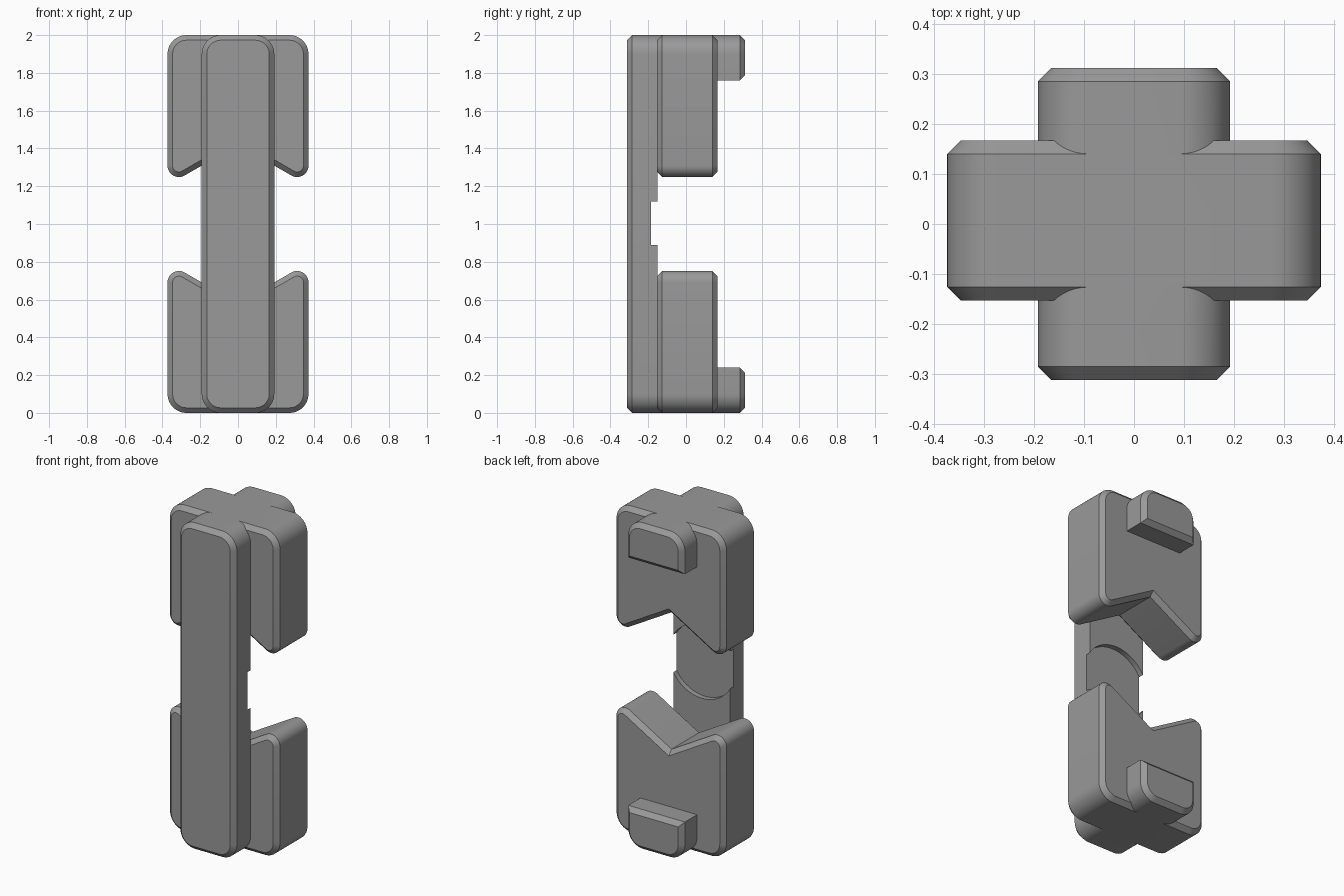
import bpy, bmesh, math
from mathutils import Vector

if "Cube" in bpy.data.objects:
    bpy.data.objects.remove(bpy.data.objects["Cube"])

grey = bpy.data.materials.new("mid grey")
grey.diffuse_color = (0.32, 0.32, 0.32, 1)
grey.use_nodes = True
grey.node_tree.nodes["Principled BSDF"].inputs["Base Color"].default_value = grey.diffuse_color

CH = 0.027  # bevel width on front and back rims


def outline(corners, inset):
    """Inset a counter-clockwise (x, z, radius) polygon and round its corners."""
    n, pts = len(corners), []
    for i in range(n):
        p, c, q = (Vector(corners[(i + k) % n][:2]) for k in (-1, 0, 1))
        d1, d2 = (c - p).normalized(), (q - c).normalized()
        n1, n2 = Vector((-d1.y, d1.x)), Vector((-d2.y, d2.x))
        mitre = (n1 + n2) / (1 + n1.dot(n2))
        r = corners[i][2]
        if r == 0:
            pts.append(c + mitre * inset)
            continue
        centre = c + mitre * r
        a0 = math.atan2(-n1.y, -n1.x)
        sweep = d1.angle(d2)
        for s in range(13):
            a = a0 + sweep * s / 12
            pts.append(centre + Vector((math.cos(a), math.sin(a))) * (r - inset))
    return pts


def prism(name, corners, y0, y1, front=0, back=0, flip=False):
    """Extrude an outline along y, with optional bevelled rims."""
    rings = [(y0, front)]
    if front:
        rings.append((y0 + front, 0))
    if back:
        rings.append((y1 - back, 0))
    rings.append((y1, back))
    bm = bmesh.new()
    loops = []
    for y, inset in rings:
        loops.append([bm.verts.new((p.x, y, 2 - p.y if flip else p.y))
                      for p in outline(corners, inset)])
    for a, b in zip(loops, loops[1:]):
        for i in range(len(a)):
            j = (i + 1) % len(a)
            bm.faces.new((a[i], a[j], b[j], b[i]))
    bm.faces.new(loops[0])
    bm.faces.new(loops[-1])
    bmesh.ops.recalc_face_normals(bm, faces=bm.faces)
    mesh = bpy.data.meshes.new(name)
    bm.to_mesh(mesh)
    bm.free()
    ob = bpy.data.objects.new(name, mesh)
    bpy.context.collection.objects.link(ob)
    mesh.materials.append(grey)
    return ob


def combine(target, other, operation):
    mod = target.modifiers.new(operation, 'BOOLEAN')
    mod.operation, mod.solver, mod.object = operation, 'EXACT', other
    bpy.context.view_layer.objects.active = target
    bpy.ops.object.modifier_apply(modifier=mod.name)
    bpy.data.objects.remove(other)


W, H = 0.192, 0.373  # half widths of bar and jaw

# Long front bar, thick at the ends and thinner along the middle
body = prism("clip_body", [(-W, 0, .1), (W, 0, .1), (W, 2, .1), (-W, 2, .1)],
             -0.312, -0.10, front=CH)
combine(body, prism("bar_relief", [(-1, .3, 0), (1, .3, 0), (1, 1.7, 0), (-1, 1.7, 0)],
                    -0.152, 0.3), 'DIFFERENCE')

# Round shallow recess in the back of the bar
R, MID = 0.224, 1.005
disc = [(R * math.cos(a * math.tau / 64), MID + R * math.sin(a * math.tau / 64), 0)
        for a in range(64)]
combine(body, prism("recess_cutter", disc, -0.184, 0), 'DIFFERENCE')

# Notched jaws and rear tabs, mirrored top and bottom
notch = 0.58
tip = notch + H * math.tan(math.radians(30))
jaw = [(-H, 0, .1), (H, 0, .1), (H, tip, .06), (0, notch, 0), (-H, tip, .06)]
tab = [(-W, 0, .1), (W, 0, .1), (W, .24, 0), (-W, .24, 0)]
for flip in (False, True):
    combine(body, prism("jaw", jaw, -0.153, 0.167, CH, CH, flip), 'UNION')
    combine(body, prism("rear_tab", tab, 0.10, 0.312, 0, CH, flip), 'UNION')

# Smooth rounded corners, crisp bevels
bpy.ops.object.select_all(action='DESELECT')
body.select_set(True)
bpy.context.view_layer.objects.active = body
bpy.ops.object.shade_smooth_by_angle(angle=math.radians(25))
